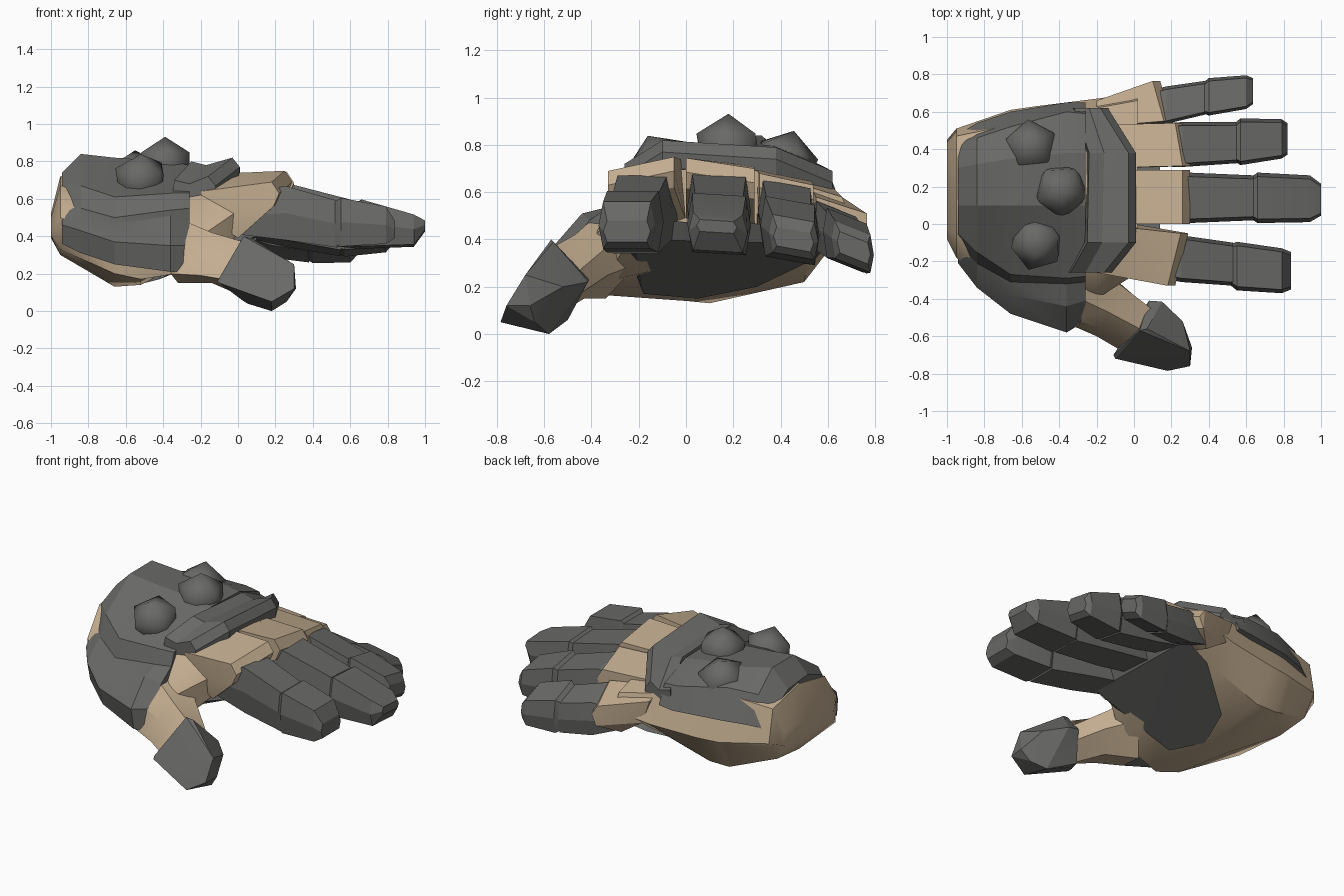
import bpy, bmesh, math
from mathutils import Vector, Matrix


def material(name, col):
    m = bpy.data.materials.new(name)
    m.diffuse_color = (*col, 1)
    return m


GREY = material("dark_grey", (0.14, 0.14, 0.135))
TAN = material("tan", (0.55, 0.42, 0.28))


def finish(bm, name, mat, angle=25):
    bmesh.ops.recalc_face_normals(bm, faces=bm.faces)
    me = bpy.data.meshes.new(name)
    bm.to_mesh(me)
    bm.free()
    me.materials.append(mat)
    ob = bpy.data.objects.new(name, me)
    bpy.context.collection.objects.link(ob)
    bpy.ops.object.select_all(action='DESELECT')
    ob.select_set(True)
    bpy.context.view_layer.objects.active = ob
    bpy.ops.object.shade_smooth_by_angle(angle=math.radians(angle))
    return ob


def loft(name, rings, mat, angle=25):
    """Skin closed rings of 3D points and cap both ends."""
    bm = bmesh.new()
    vs = [[bm.verts.new(p) for p in r] for r in rings]
    n = len(rings[0])
    for a, b in zip(vs, vs[1:]):
        for i in range(n):
            j = (i + 1) % n
            bm.faces.new((a[i], a[j], b[j], b[i]))
    bm.faces.new(vs[0])
    bm.faces.new(vs[-1])
    return finish(bm, name, mat, angle)


def hull(name, pts, mat, angle=15):
    bm = bmesh.new()
    vs = [bm.verts.new(p) for p in pts]
    r = bmesh.ops.convex_hull(bm, input=vs)
    junk = [v for v in bm.verts if not v.link_faces]
    bmesh.ops.delete(bm, geom=junk, context='VERTS')
    bmesh.ops.dissolve_limit(bm, angle_limit=0.03, verts=bm.verts, edges=bm.edges)
    return finish(bm, name, mat, angle)


def at_x(sections):
    return [[(x, y, z) for y, z in pts] for x, pts in sections]


# hand body: wrist to knuckles
loft("hand_body", at_x([
    (-1.0, [(.42, .5), (.2, .52), (-.02, .5), (-.08, .44), (-.05, .4), (.2, .39), (.4, .4), (.45, .43)]),
    (-.95, [(.47, .66), (.2, .72), (-.06, .67), (-.18, .5), (-.17, .33), (.2, .3), (.42, .32), (.51, .45)]),
    (-.66, [(.53, .7), (.2, .76), (-.24, .58), (-.42, .36), (-.38, .2), (.1, .13), (.5, .22), (.61, .42)]),
    (-.52, [(.56, .68), (.2, .76), (-.25, .58), (-.46, .35), (-.42, .17), (0, .14), (.5, .22), (.63, .42)]),
    (-.2, [(.62, .62), (.2, .74), (-.26, .62), (-.4, .4), (-.35, .22), (0, .3), (.52, .32), (.67, .44)]),
    (.02, [(.66, .58), (.2, .72), (-.24, .67), (-.26, .55), (-.22, .43), (.1, .43), (.5, .41), (.7, .48)]),
]), TAN, 40)

# armour over the back of the hand and the thumb muscle
loft("hand_armour", at_x([
    (-.94, [(.48, .52), (.44, .64), (.3, .72), (.1, .74), (-.05, .68), (-.12, .56), (-.16, .52), (-.21, .46), (-.2, .36)]),
    (-.84, [(.54, .55), (.46, .72), (.32, .84), (.1, .84), (-.15, .67), (-.21, .55), (-.26, .51), (-.34, .43), (-.31, .31)]),
    (-.66, [(.6, .56), (.52, .74), (.35, .81), (.1, .82), (-.27, .61), (-.31, .5), (-.38, .46), (-.48, .37), (-.44, .25)]),
    (-.36, [(.65, .56), (.6, .7), (.38, .79), (.1, .8), (-.29, .63), (-.32, .54), (-.44, .51), (-.58, .35), (-.55, .21)]),
    (-.26, [(.65, .57), (.59, .69), (.38, .77), (.1, .78), (-.28, .63), (-.31, .55), (-.41, .48), (-.5, .35), (-.52, .21)]),
]), GREY, 15)

# raised band across the knuckle side of the armour
band = []
for xi, xo, y, z in [(-.24, -.14, .62, .69), (-.16, .01, .38, .79),
                     (-.17, .01, -.1, .82), (-.26, -.12, -.26, .72)]:
    band.append([(xi - .1, y, z - .15), (xi - .08, y, z - .02), (xi, y, z - .04),
                 (xo - .04, y, z), (xo, y, z - .05), (xo - .01, y, z - .13)])
loft("knuckle_band", band, GREY, 15)

# three domed studs
for i, (x, y, z, tilt, spin) in enumerate([(-.52, -.1, .70, 24, 35), (-.39, .18, .78, 0, -15),
                                           (-.55, .41, .715, -18, 25)]):
    bm = bmesh.new()
    m = (Matrix.Translation((x, y, z)) @ Matrix.Rotation(math.radians(tilt), 4, 'X')
         @ Matrix.Rotation(math.radians(spin), 4, 'Z'))
    bmesh.ops.create_icosphere(bm, subdivisions=1, radius=.152, matrix=m)
    finish(bm, f"stud_{i + 1}", GREY, 50)

# grey palm pad
palm = [(-.5, .05, .15), (-.42, .3, .2), (-.1, .55, .32), (.1, .6, .38),
        (.1, -.22, .4), (-.08, -.25, .35), (-.42, -.18, .17)]
hull("palm_pad", palm + [(x + .04, y * .9, z + .08) for x, y, z in palm], GREY)

# tan knuckle blocks: back y pair, front y pair, front x pair, back z pair, front z pair
for name, yb, yf, xf, zb, zf in [
        ("index", (-.26, 0), (-.33, -.05), (.22, .29), (.64, .73), (.69, .75)),
        ("middle", (0, .29), (0, .29), (.3, .3), (.73, .71), (.745, .70)),
        ("ring", (.3, .53), (.31, .54), (.3, .26), (.7, .65), (.68, .63)),
        ("little", (.52, .66), (.55, .765), (.2, .14), (.63, .58), (.58, .51))]:
    pts = []
    for k in range(2):
        pts += [(-.2, yb[k], zb[k]), (-.15, yb[k], zb[k] - .15), (0, yb[k], zb[k] - .25),
                (xf[k] - .04, yf[k], zf[k]), (xf[k], yf[k], zf[k] - .06),
                (xf[k] - .03, yf[k], zf[k] - .13)]
    hull(name + "_knuckle", pts, TAN)


def finger_part(name, slope, stations):
    """Six-sided section, sheared in z by slope across its width."""
    rings = []
    for x, y, zt, zb, w in stations:
        zm = zb + (zt - zb) * .5
        ring = [(-.42, zt), (.42, zt), (.5, zm), (.42, zb), (-.42, zb), (-.5, zm)]
        rings.append([(x, y + u * w, z + u * w * slope) for u, z in ring])
    loft(name, rings, GREY, 15)


# fingers: inner piece and tip piece
for name, slope, inner, tip in [
    ("index", 0,
     [(0, -.14, .6, .41, .22), (.25, -.185, .67, .38, .25), (.53, -.215, .59, .34, .23)],
     [(.5, -.215, .57, .36, .2), (.55, -.225, .605, .345, .26), (.79, -.25, .56, .36, .24), (.84, -.25, .48, .39, .2)]),
    ("middle", -.06,
     [(0, .145, .6, .42, .24), (.29, .14, .67, .38, .27), (.64, .14, .58, .34, .24)],
     [(.61, .14, .56, .36, .2), (.66, .14, .59, .34, .27), (.94, .135, .51, .35, .25), (1.0, .13, .48, .43, .17)]),
    ("ring", -.18,
     [(0, .42, .58, .42, .22), (.26, .425, .635, .36, .24), (.55, .435, .55, .31, .22)],
     [(.52, .435, .53, .33, .18), (.57, .44, .565, .31, .25), (.79, .455, .49, .33, .21), (.82, .455, .44, .36, .17)]),
    ("little", -.4,
     [(0, .6, .5, .38, .18), (.17, .635, .53, .32, .2), (.38, .675, .48, .29, .18)],
     [(.35, .67, .46, .31, .14), (.4, .68, .5, .29, .2), (.6, .705, .45, .29, .18), (.635, .71, .41, .32, .14)]),
]:
    finger_part(name + "_finger", slope, inner)
    finger_part(name + "_fingertip", slope, tip)

# thumb: tan base running out of the palm
loft("thumb_base", [
    [(-.36, -.53, .2), (-.34, -.5, .36), (-.33, -.38, .5), (-.2, -.2, .5), (-.2, -.2, .3), (-.32, -.34, .15)],
    [(-.2, -.6, .19), (-.16, -.57, .32), (-.14, -.47, .42), (-.08, -.32, .38), (-.06, -.33, .25), (-.14, -.43, .15)],
    [(-.08, -.67, .17), (-.02, -.62, .29), (.03, -.56, .37), (.09, -.45, .27), (.08, -.45, .17), (0, -.53, .09)],
], TAN, 30)

# thumb tip cap
hull("thumb_tip", [
    (-.11, -.7, .16), (.03, -.57, .4), (.08, -.41, .23), (.02, -.5, .06), (-.1, -.72, .15),
    (.07, -.56, .39), (.15, -.415, .22), (.05, -.54, .04),
    (.18, -.785, .05), (.3, -.68, .25), (.26, -.52, .2), (.18, -.58, 0),
    (.3, -.76, .12), (.31, -.66, .12), (.26, -.64, .05),
], GREY)
